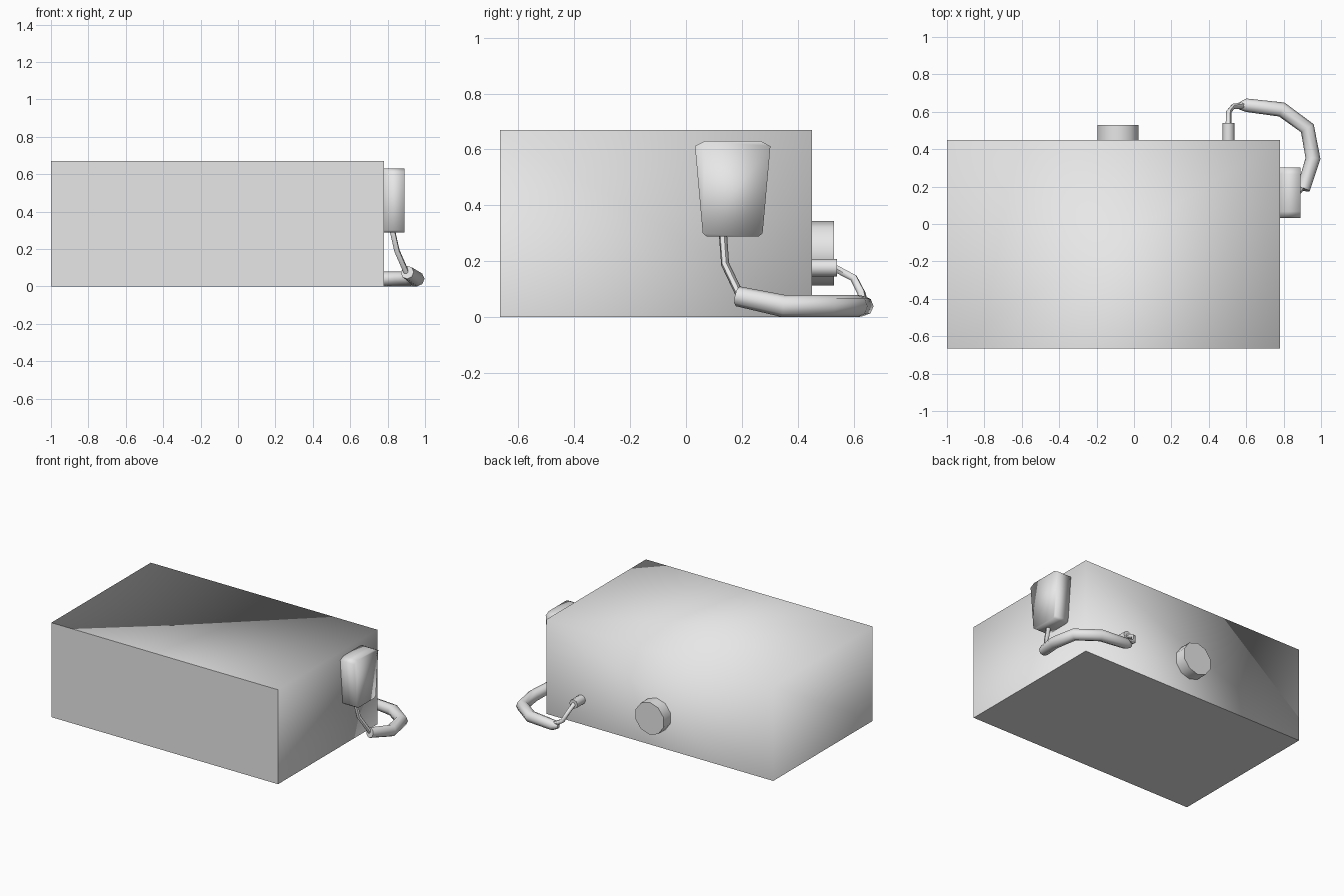
import bpy
import bmesh
import math

cube = bpy.data.objects.get("Cube")
if cube:
    bpy.data.objects.remove(cube, do_unlink=True)

# Single grey finish
grey = bpy.data.materials.new("plain grey")
grey.use_nodes = True
grey.diffuse_color = (0.8, 0.8, 0.8, 1)
grey.node_tree.nodes["Principled BSDF"].inputs["Base Color"].default_value = (0.8, 0.8, 0.8, 1)


def add_object(name, data):
    obj = bpy.data.objects.new(name, data)
    bpy.context.collection.objects.link(obj)
    data.materials.append(grey)
    return obj


def select_only(obj):
    bpy.ops.object.select_all(action="DESELECT")
    obj.select_set(True)
    bpy.context.view_layer.objects.active = obj


def cylinder(name, x, z, radius, y0, y1, sides):
    """Cylinder lying along y."""
    bpy.ops.mesh.primitive_cylinder_add(
        vertices=sides, radius=radius, depth=y1 - y0,
        location=(x, (y0 + y1) / 2, z), rotation=(math.pi / 2, 0, 0))
    obj = bpy.context.object
    obj.name = name
    obj.data.materials.append(grey)
    bpy.ops.object.shade_smooth_by_angle(angle=math.radians(50))
    return obj


def tube(name, path, radius, bevel_resolution):
    """Angular cable following a path of (x, y, z, relative thickness)."""
    curve = bpy.data.curves.new(name, "CURVE")
    curve.dimensions = "3D"
    curve.bevel_depth = radius
    curve.bevel_resolution = bevel_resolution
    curve.use_fill_caps = True
    spline = curve.splines.new("POLY")
    spline.points.add(len(path) - 1)
    for point, (x, y, z, thickness) in zip(spline.points, path):
        point.co = (x, y, z, 1)
        point.radius = thickness
    obj = add_object(name, curve)
    select_only(obj)
    bpy.ops.object.convert(target="MESH")
    bpy.ops.object.shade_smooth_by_angle(angle=math.radians(60))


# Main body: soft shading on top, back and sides; crisp front and bottom
bm = bmesh.new()
bmesh.ops.create_cube(bm, size=1)
for v in bm.verts:
    v.co.x = 0.78 if v.co.x > 0 else -1
    v.co.y = 0.45 if v.co.y > 0 else -0.665
    v.co.z = 0.67 if v.co.z > 0 else 0
for face in bm.faces:
    face.smooth = True
for edge in bm.edges:
    in_front = all(v.co.y < 0 for v in edge.verts)
    at_bottom = all(v.co.z == 0 for v in edge.verts)
    edge.smooth = not (in_front or at_bottom)
mesh = bpy.data.meshes.new("body")
bm.to_mesh(mesh)
bm.free()
add_object("body", mesh)

# Tapered side block with clipped corners, extruded outwards
half = [(0.1, 0.63), (0.135, 0.612), (0.107, 0.3), (0.092, 0.288)]
outline = half + [(-y, z) for y, z in reversed(half)]
bm = bmesh.new()
base = bm.faces.new([bm.verts.new((0.78, 0.167 + y, z)) for y, z in outline])
grown = bmesh.ops.extrude_face_region(bm, geom=[base])["geom"]
for item in grown:
    if isinstance(item, bmesh.types.BMVert):
        item.co.x = 0.89
bmesh.ops.recalc_face_normals(bm, faces=bm.faces[:])
for face in bm.faces:
    face.smooth = True
mesh = bpy.data.meshes.new("side_block")
bm.to_mesh(mesh)
bm.free()
add_object("side_block", mesh)

# Rear fittings
cylinder("rear_knob", -0.085, 0.229, 0.115, 0.44, 0.53, 10)
cylinder("cable_socket", 0.505, 0.177, 0.032, 0.44, 0.54, 8)

# Thin lead out of the socket
tube("socket_lead", [
    (0.505, 0.53, 0.177, 1), (0.507, 0.6, 0.14, 1),
    (0.53, 0.628, 0.085, 1), (0.6, 0.635, 0.045, 1.2)], 0.015, 1)

# Thick cable lying on the ground
tube("thick_cable", [
    (0.56, 0.63, 0.042, 0.45), (0.6, 0.635, 0.04, 0.9),
    (0.79, 0.612, 0.04, 1), (0.927, 0.512, 0.04, 1),
    (0.957, 0.35, 0.04, 1), (0.905, 0.185, 0.075, 0.9)], 0.04, 2)

# Thin lead rising to the side block
tube("block_lead", [
    (0.9, 0.195, 0.075, 1), (0.85, 0.14, 0.19, 1),
    (0.825, 0.132, 0.3, 1)], 0.015, 1)
